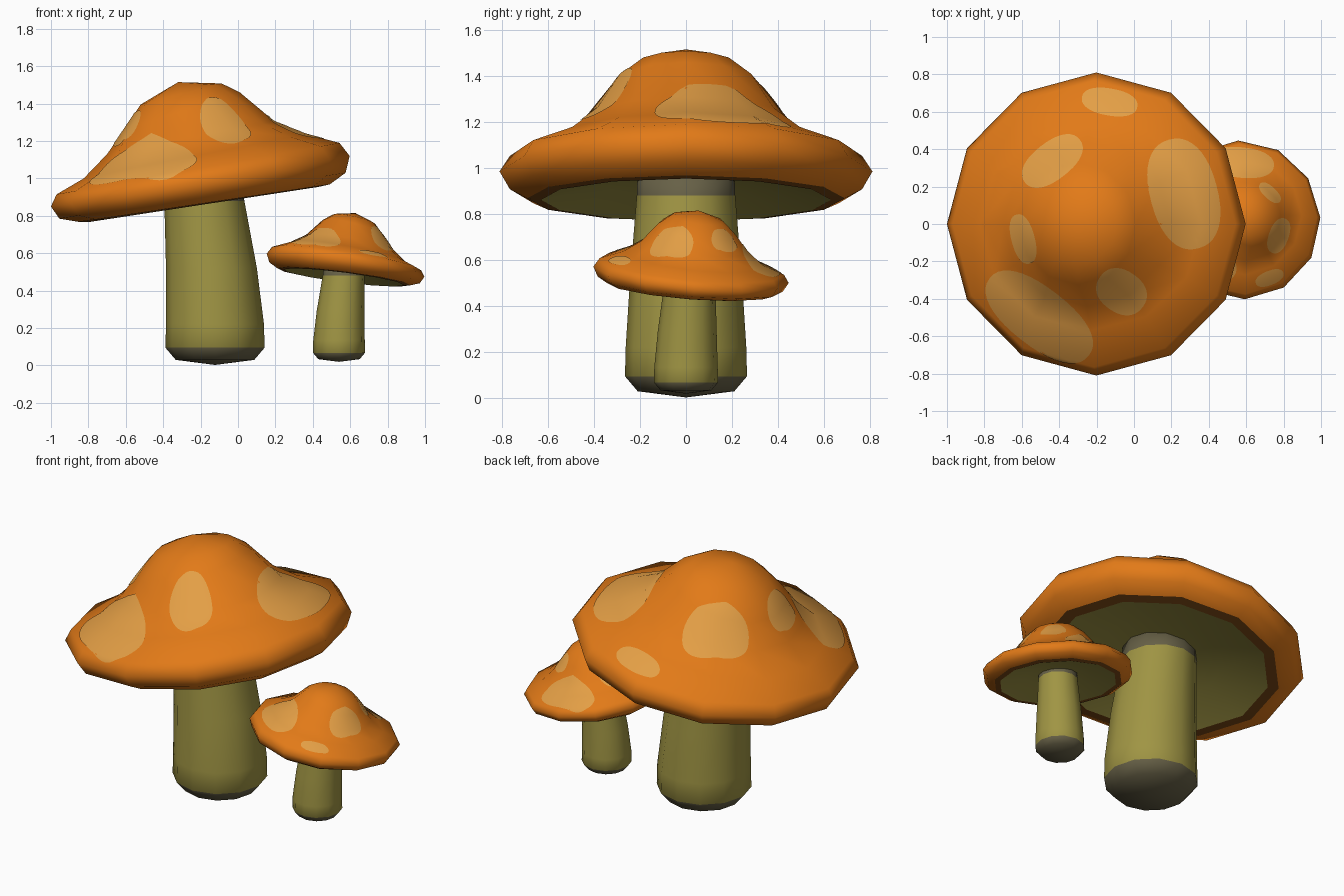
import bpy, bmesh, math
from mathutils import Matrix, Vector
from mathutils.bvhtree import BVHTree
from mathutils.interpolate import poly_3d_calc

if "Cube" in bpy.data.objects:
    bpy.data.objects.remove(bpy.data.objects["Cube"])

SIDES = 12


def material(name, rgb):
    m = bpy.data.materials.new(name)
    m.diffuse_color = (*rgb, 1)
    m.use_nodes = True
    m.node_tree.nodes["Principled BSDF"].inputs["Base Color"].default_value = m.diffuse_color
    return m


ORANGE = material("cap orange", (0.76, 0.195, 0.009))
SPOT = material("spot tan", (0.77, 0.345, 0.06))
BROWN = material("lip brown", (0.20, 0.067, 0.008))
OLIVE = material("stem olive", (0.35, 0.30, 0.057))
GREY = material("stem end grey", (0.135, 0.118, 0.062))


def make_object(name, bm, mats, sharp=False):
    """Turn a bmesh into a smooth object, optionally sharp where colours meet."""
    bmesh.ops.recalc_face_normals(bm, faces=bm.faces)
    for f in bm.faces:
        f.smooth = True
    for e in bm.edges:
        if sharp and len({f.material_index for f in e.link_faces}) > 1:
            e.smooth = False
    me = bpy.data.meshes.new(name)
    bm.to_mesh(me)
    for m in mats:
        me.materials.append(m)
    ob = bpy.data.objects.new(name, me)
    bpy.context.collection.objects.link(ob)
    return ob


def loft(start, rings, end, bands):
    """Closed skin through tilted rings (x_left, z_left, x_right, z_right, half_depth)."""
    bm = bmesh.new()
    loops = []
    for xl, zl, xr, zr, ry in rings:
        loop = []
        for i in range(SIDES):
            c, s = math.cos(math.tau * i / SIDES), math.sin(math.tau * i / SIDES)
            loop.append(bm.verts.new(((xl + xr) / 2 + c * (xr - xl) / 2, ry * s,
                                      (zl + zr) / 2 + c * (zr - zl) / 2)))
        loops.append(loop)
    a = bm.verts.new((start[0], 0, start[1]))
    b = bm.verts.new((end[0], 0, end[1]))
    for i in range(SIDES):
        j = (i + 1) % SIDES
        faces = [bm.faces.new((a, loops[0][i], loops[0][j]))]
        for p, q in zip(loops, loops[1:]):
            faces.append(bm.faces.new((p[i], q[i], q[j], p[j])))
        faces.append(bm.faces.new((b, loops[-1][j], loops[-1][i])))
        for f, m in zip(faces, bands):
            f.material_index = m
    return bm


# Cap: crown, flared skirt, rounded rim, brown lip, hollow underside
cap_rings = [
    (-0.521, 1.395, -0.088, 1.508, 0.215),
    (-0.61, 1.26, 0.01, 1.46, 0.325),
    (-0.70, 1.13, 0.195, 1.305, 0.44),
    (-0.825, 1.00, 0.36, 1.238, 0.57),
    (-0.97, 0.915, 0.543, 1.19, 0.765),
    (-1.0, 0.85, 0.597, 1.12, 0.81),
    (-0.955, 0.785, 0.575, 1.03, 0.765),
    (-0.853, 0.768, 0.49, 0.968, 0.69),
    (-0.79, 0.768, 0.425, 0.954, 0.63),
    (-0.55, 0.875, 0.17, 0.98, 0.36),
]
cap_bm = loft((-0.32, 1.515), cap_rings, (-0.19, 0.96),
              [0] * 8 + [1] + [2] * 2)
cap = make_object("large_cap", cap_bm, [ORANGE, BROWN, OLIVE], sharp=True)
cap_bm.normal_update()
cap_bm.faces.ensure_lookup_table()
tree = BVHTree.FromBMesh(cap_bm)

# Stem: rounded foot, leaning taper, grey ends
stem_rings = [(cx - r, z, cx + r, z, r) for cx, z, r in [
    (-0.123, 0.03, 0.21), (-0.123, 0.095, 0.265), (-0.123, 0.22, 0.262),
    (-0.142, 0.52, 0.243), (-0.18, 0.88, 0.214), (-0.19, 0.98, 0.21)]]
stem = make_object("large_stem",
                   loft((-0.123, 0.003), stem_rings, (-0.19, 1.0),
                        [1, 1, 0, 0, 0, 1, 1]), [OLIVE, GREY])

# Spots: thin rounded patches draped on the cap (x, y, long, short, angle)
spots = [
    (-0.13, 0.65, 0.15, 0.072, -10),
    (-0.435, 0.335, 0.185, 0.10, 38),
    (0.265, 0.16, 0.30, 0.18, 105),
    (-0.59, -0.08, 0.135, 0.062, 105),
    (-0.505, -0.495, 0.335, 0.155, -38),
    (-0.067, -0.36, 0.14, 0.112, -35),
]
spot_bm = bmesh.new()
normals = []
N, RINGS = 40, 14


def drape(x, y):
    """Drop a point on the cap and keep the cap's smooth normal there."""
    hit, _, index, _ = tree.ray_cast(Vector((x, y, 3)), Vector((0, 0, -1)))
    verts = cap_bm.faces[index].verts
    weights = poly_3d_calc([v.co for v in verts], hit)
    n = sum((v.normal * w for v, w in zip(verts, weights)), Vector()).normalized()
    normals.append(n)
    return spot_bm.verts.new(hit + n * 0.004)


for x, y, a, b, deg in spots:
    ca, sa = math.cos(math.radians(deg)), math.sin(math.radians(deg))
    centre, prev = drape(x, y), None
    for k in range(1, RINGS + 1):
        ring = []
        for i in range(N):
            c, s = math.cos(math.tau * i / N), math.sin(math.tau * i / N)
            u = a * k / RINGS * math.copysign(abs(c) ** 0.88, c)
            v = b * k / RINGS * math.copysign(abs(s) ** 0.88, s)
            ring.append(drape(x + u * ca - v * sa, y + u * sa + v * ca))
        for i in range(N):
            j = (i + 1) % N
            if prev:
                spot_bm.faces.new((prev[i], ring[i], ring[j], prev[j]))
            else:
                spot_bm.faces.new((centre, ring[i], ring[j]))
        prev = ring
for f in spot_bm.faces:
    f.smooth = True
spot_me = bpy.data.meshes.new("large_cap_spots")
spot_bm.to_mesh(spot_me)
spot_me.materials.append(SPOT)
spot_me.normals_split_custom_set_from_vertices(normals)
spot_ob = bpy.data.objects.new("large_cap_spots", spot_me)
bpy.context.collection.objects.link(spot_ob)

# Small mushroom: the same mushroom shrunk, turned and set beside it
place = (Matrix.Translation((0.54, 0, 0.018)) @ Matrix.Rotation(math.radians(212), 4, 'Z')
         @ Matrix.Scale(0.526, 4) @ Matrix.Translation((0.123, 0, 0)))
for ob in (cap, stem, spot_ob):
    small = bpy.data.objects.new(ob.name.replace("large", "small"), ob.data.copy())
    small.matrix_world = place
    bpy.context.collection.objects.link(small)
